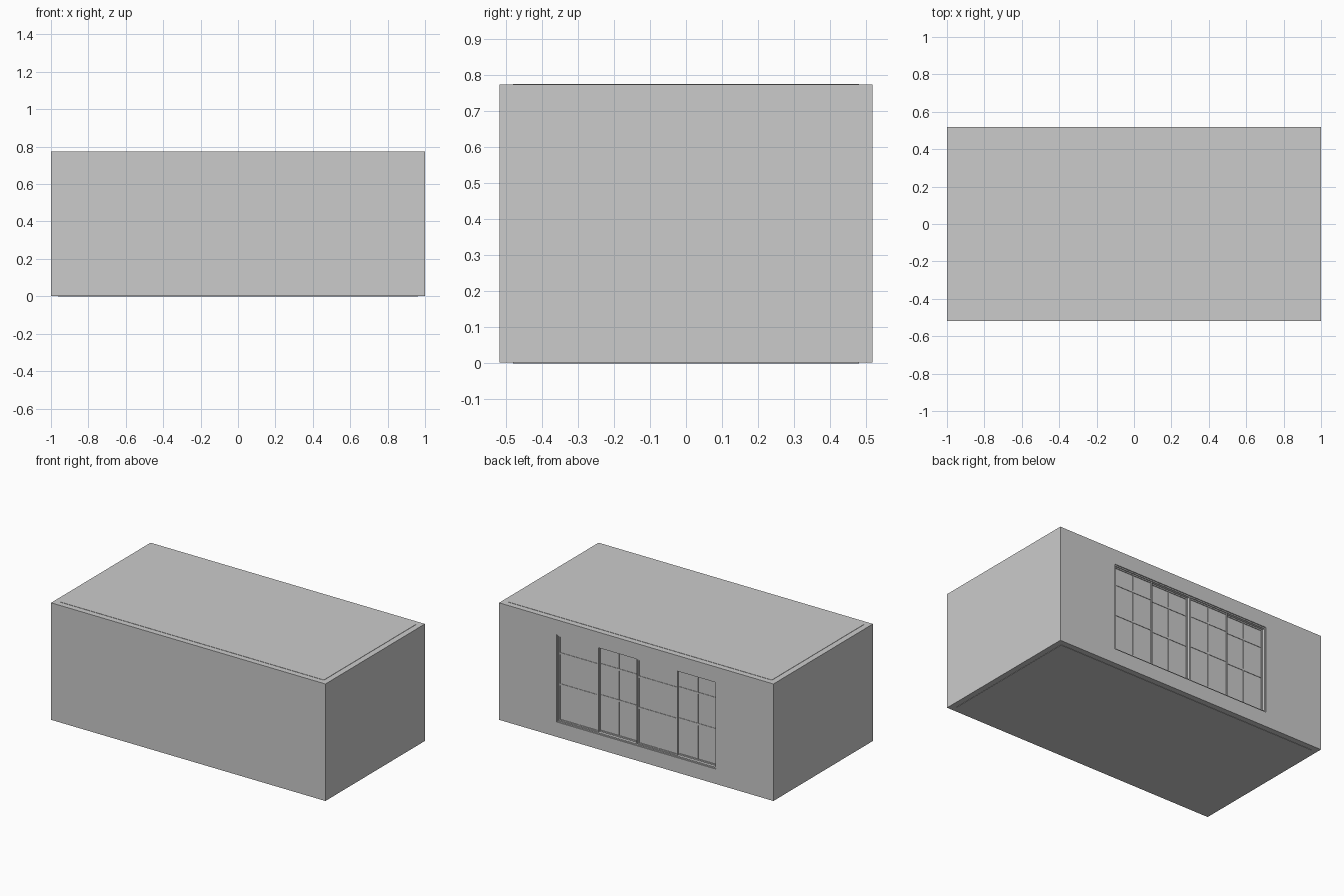
import bpy

if "Cube" in bpy.data.objects:
    bpy.data.objects.remove(bpy.data.objects["Cube"])

X, Y, H = 1.0, 0.518, 0.775      # outer half sizes and total height
T = 0.038                        # wall thickness
LIP = 0.002                      # floor and ceiling stand this proud of the walls
WX, WZ0, WZ1 = 0.58, 0.10, 0.675  # window opening


def box(name, x, y, z):
    """Box from (min, max) ranges."""
    bpy.ops.mesh.primitive_cube_add(size=1)
    ob = bpy.context.object
    ob.name = name
    for v in ob.data.vertices:
        v.co = [r[0] + (r[1] - r[0]) * (c + 0.5) for r, c in zip((x, y, z), v.co)]
    return ob


def cut(target, cutter):
    m = target.modifiers.new("cut", 'BOOLEAN')
    m.operation = 'DIFFERENCE'
    m.solver = 'EXACT'
    m.object = cutter
    bpy.context.view_layer.objects.active = target
    bpy.ops.object.modifier_apply(modifier=m.name)
    bpy.data.objects.remove(cutter, do_unlink=True)


# Four walls as one ring, with the window opening in the back
walls = box("walls", (-X, X), (-Y, Y), (LIP, H - LIP))
cut(walls, box("room_cutter", (-X + T, X - T), (-Y + T, Y - T), (-1, 2)))
cut(walls, box("window_cutter", (-WX, WX), (Y - 0.2, Y + 0.2), (WZ0, WZ1)))

# Floor and ceiling slabs set between the walls
inner_x, inner_y = (-X + T, X - T), (-Y + T, Y - T)
box("floor", inner_x, inner_y, (0, T))
box("ceiling", inner_x, inner_y, (H - T, H))

# Fixed outer window frame with a centre post
F = 0.008
FY = (Y - T, Y - 0.006)
for z in (WZ0, WZ1 - F):
    box("window_frame_rail", (-WX, WX), FY, (z, z + F))
for x in (-WX, -F / 2, WX - F):
    box("window_frame_post", (x, x + F), FY, (WZ0 + F, WZ1 - F))


# One sliding sash: stiles, rails, glazing bars and glass
def sash(x0, x1, y):
    z0, z1, s = WZ0 + F, WZ1 - F, 0.008
    depth = (y - 0.006, y + 0.006)
    bar = (y - 0.004, y + 0.004)
    for x in (x0, x1 - s):
        box("sash_stile", (x, x + s), depth, (z0, z1))
    for z in (z0, z1 - s):
        box("sash_rail", (x0 + s, x1 - s), depth, (z, z + s))
    mid = (x0 + x1) / 2
    box("glazing_bar_vertical", (mid - 0.003, mid + 0.003), bar, (z0 + s, z1 - s))
    for z in (0.345, 0.55):
        box("glazing_bar_horizontal", (x0 + s, x1 - s), bar, (z - 0.006, z + 0.006))
    box("glass", (x0 + s, x1 - s), (y - 0.001, y + 0.001), (z0 + s, z1 - s))


# Two pairs of sashes, outer and inner track alternating
half = (WX - 1.5 * F) / 2
for start in (-WX + F, F / 2):
    sash(start, start + half, Y - 0.031)
    sash(start + half - 0.004, start + 2 * half, Y - 0.018)
